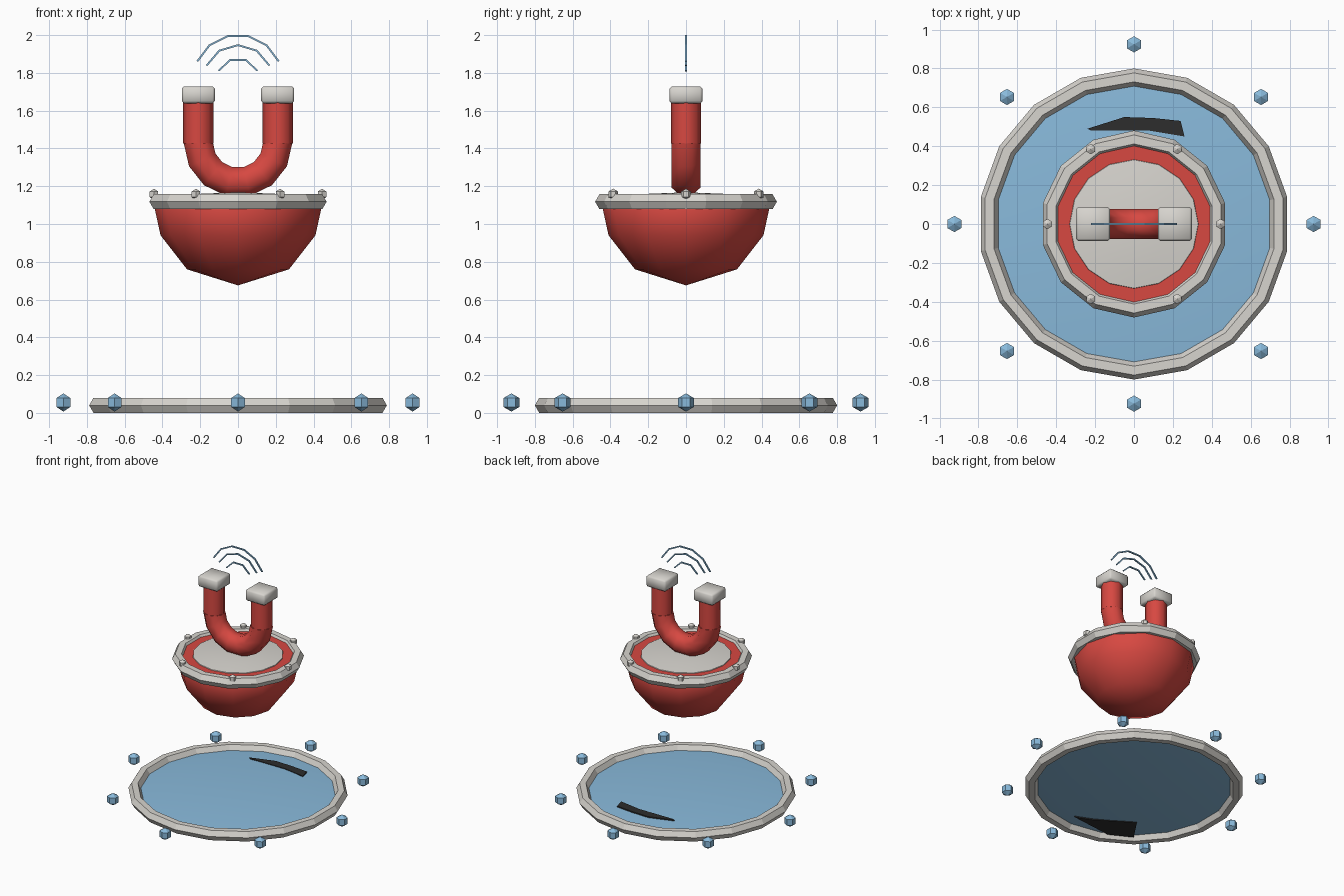
import bpy, bmesh, math
from math import sin, cos, pi, radians
from mathutils import Vector

if "Cube" in bpy.data.objects:
    bpy.data.objects.remove(bpy.data.objects["Cube"])


def material(name, rgb):
    m = bpy.data.materials.new(name)
    m.diffuse_color = (*rgb, 1)
    m.use_nodes = True
    m.node_tree.nodes["Principled BSDF"].inputs["Base Color"].default_value = m.diffuse_color
    return m


RED = material("red paint", (0.68, 0.065, 0.053))
GREY = material("light grey metal", (0.68, 0.66, 0.62))
BLUE = material("sky blue", (0.25, 0.49, 0.71))
DARK = material("charcoal", (0.026, 0.026, 0.026))


def finish(name, bm, mat, smooth=None):
    bmesh.ops.recalc_face_normals(bm, faces=bm.faces)
    me = bpy.data.meshes.new(name)
    bm.to_mesh(me)
    bm.free()
    ob = bpy.data.objects.new(name, me)
    bpy.context.collection.objects.link(ob)
    me.materials.append(mat)
    if smooth:
        bpy.ops.object.select_all(action='DESELECT')
        ob.select_set(True)
        bpy.context.view_layer.objects.active = ob
        bpy.ops.object.shade_smooth_by_angle(angle=radians(smooth))
    return ob


def lathe(name, profile, sides, mat, centre=(0, 0, 0), smooth=None, closed=False):
    """Spin (radius, height) points around the vertical axis."""
    bm = bmesh.new()
    c = Vector(centre)
    rows = []
    for r, z in profile:
        if r == 0:
            rows.append([bm.verts.new(c + Vector((0, 0, z)))] * sides)
        else:
            rows.append([bm.verts.new(c + Vector((r * cos(pi / 2 + 2 * pi * i / sides),
                                                  r * sin(pi / 2 + 2 * pi * i / sides), z)))
                         for i in range(sides)])
    pairs = list(zip(rows, rows[1:])) + ([(rows[-1], rows[0])] if closed else [])
    for a, b in pairs:
        for i in range(sides):
            j = (i + 1) % sides
            bm.faces.new(list(dict.fromkeys((a[i], a[j], b[j], b[i]))))
    return finish(name, bm, mat, smooth)


def ring(name, major, minor, z, sides, mat):
    prof = [(major + minor * cos(k * pi / 3), z + minor * sin(k * pi / 3)) for k in range(6)]
    return lathe(name, prof, sides, mat, closed=True)


def ball(name, radius, centre, mat):
    prof = [(radius * sin(k * pi / 3), -radius * cos(k * pi / 3)) for k in range(4)]
    prof[0], prof[-1] = (0, -radius), (0, radius)
    return lathe(name, prof, 6, mat, centre)


def arc_tube(name, major, minor, z, start, end, steps, sides, mat, smooth=None):
    """Tube along an arc in the upright front plane."""
    bm = bmesh.new()
    rows = []
    for s in range(steps + 1):
        a = radians(start + (end - start) * s / steps)
        row = []
        for k in range(sides):
            t = 2 * pi * (k + 0.5) / sides
            r = major + minor * cos(t)
            row.append(bm.verts.new((r * cos(a), minor * sin(t), z + r * sin(a))))
        rows.append(row)
    for a, b in zip(rows, rows[1:]):
        for k in range(sides):
            j = (k + 1) % sides
            bm.faces.new((a[k], a[j], b[j], b[k]))
    bm.faces.new(rows[0])
    bm.faces.new(rows[-1])
    return finish(name, bm, mat, smooth)


def plate(name, outline, z, thick, mat):
    bm = bmesh.new()
    face = bm.faces.new([bm.verts.new((x, y, z)) for x, y in outline])
    new = bmesh.ops.extrude_face_region(bm, geom=[face])["geom"]
    for v in new:
        if isinstance(v, bmesh.types.BMVert):
            v.co.z += thick
    return finish(name, bm, mat)


# Ground pad: rim, thin lens-shaped disc and dark patches
ring("pad_rim", 0.754, 0.046, 0.04, 18, GREY)
lathe("pad_disc", [(0, 0.015), (0.5, 0.022), (0.73, 0.04), (0.5, 0.058), (0, 0.065)],
      18, BLUE, smooth=60)
plate("pad_patch_top", [(-0.24, 0.49), (-0.05, 0.55), (0.10, 0.545), (0.24, 0.53),
                        (0.26, 0.45), (0.08, 0.48), (-0.22, 0.48)], 0.054, 0.009, DARK)
plate("pad_patch_bottom", [(0.07, -0.59), (-0.05, -0.54), (-0.33, -0.36),
                           (-0.45, -0.54), (-0.28, -0.63)], 0.017, 0.009, DARK)

# Ring of beacons around the pad
for i in range(8):
    a = i * pi / 4
    ball(f"pad_beacon_{i + 1}", 0.048, (0.924 * cos(a), 0.924 * sin(a), 0.055), BLUE)

# Floating bowl with rim, lid dome and bolts
lathe("bowl", [(0, 0.675), (0.27, 0.76), (0.41, 0.94), (0.445, 1.10), (0.42, 1.14), (0, 1.14)],
      12, RED, smooth=45)
ring("bowl_rim", 0.435, 0.046, 1.118, 14, GREY)
lathe("lid_dome", [(0.335, 1.13), (0.33, 1.145), (0.2, 1.16), (0, 1.168)], 16, GREY, smooth=60)
for i in range(6):
    a = i * pi / 3
    ball(f"rim_bolt_{i + 1}", 0.03, (0.445 * cos(a), 0.445 * sin(a), 1.157), GREY)

# Horseshoe magnet
arc_tube("magnet_bend", 0.21, 0.084, 1.43, 180, 360, 7, 8, RED, smooth=60)
for side, x in (("left", -0.21), ("right", 0.21)):
    lathe(f"magnet_leg_{side}", [(0, 1.425), (0.08, 1.425), (0.08, 1.65), (0, 1.65)],
          8, RED, (x, 0, 0), smooth=50)
    bm = bmesh.new()
    bmesh.ops.create_cube(bm, size=1)
    for v in bm.verts:
        v.co = Vector((x + v.co.x * 0.175, v.co.y * 0.175, 1.684 + v.co.z * 0.09))
    bmesh.ops.bevel(bm, geom=bm.edges[:], offset=0.012, segments=1, affect='EDGES')
    finish(f"magnet_tip_{side}", bm, GREY, smooth=50)

# Field waves above the tips
for n, (r, steps) in enumerate(((0.112, 3), (0.182, 4), (0.236, 5))):
    arc_tube(f"field_wave_{n + 1}", r, 0.007, 1.765, 24, 156, steps, 4, BLUE)
